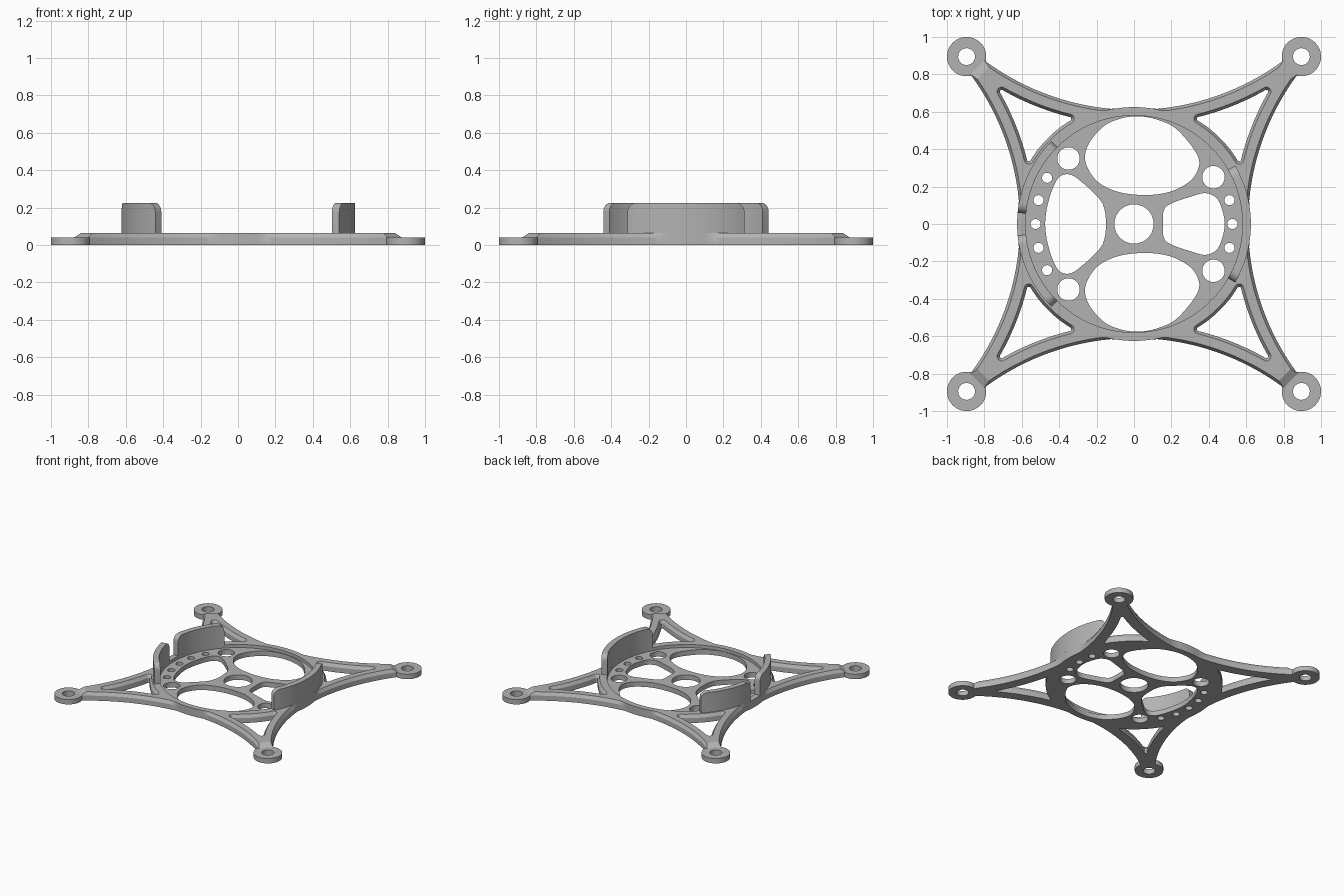
import bpy, bmesh
from math import sin, cos, pi, tau, radians, sqrt, atan2, remainder
from mathutils import Vector, Matrix

if "Cube" in bpy.data.objects:
    bpy.data.objects.remove(bpy.data.objects["Cube"], do_unlink=True)

FLOOR, DECK, WALL_TOP = 0.04, 0.065, 0.225   # heights
RING_IN, RING_OUT = 0.58, 0.625              # ring radii
ARM_C, ARM_R = 1.95, 1.34                    # concave arm side arcs
CHAMFER = 0.015
PAD = 0.895

grey = bpy.data.materials.new("grey_plastic")
grey.use_nodes = True
grey.diffuse_color = (0.45, 0.45, 0.45, 1)
grey.node_tree.nodes["Principled BSDF"].inputs["Base Color"].default_value = (0.45, 0.45, 0.45, 1)


def finish(name, bm):
    bmesh.ops.recalc_face_normals(bm, faces=bm.faces)
    mesh = bpy.data.meshes.new(name)
    bm.to_mesh(mesh)
    bm.free()
    mesh.materials.append(grey)
    ob = bpy.data.objects.new(name, mesh)
    bpy.context.collection.objects.link(ob)
    bpy.ops.object.select_all(action='DESELECT')
    ob.select_set(True)
    bpy.context.view_layer.objects.active = ob
    bpy.ops.object.shade_smooth_by_angle(angle=radians(20))
    return ob


def plate(name, boundaries):
    """Solid plate; each boundary is a stack of (loop, z) from bottom to top."""
    bm = bmesh.new()
    caps = ([], [])
    for stack in boundaries:
        rows = [[bm.verts.new((p[0], p[1], z)) for p in loop] for loop, z in stack]
        n = len(rows[0])
        for a, b in zip(rows, rows[1:]):
            for i in range(n):
                j = (i + 1) % n
                bm.faces.new((a[i], a[j], b[j], b[i]))
        for cap, row in zip(caps, (rows[0], rows[-1])):
            cap += [bm.edges.get((row[i], row[(i + 1) % n])) for i in range(n)]
    for cap in caps:
        bmesh.ops.triangle_fill(bm, edges=cap, use_beauty=True, normal=(0, 0, 1))
    return finish(name, bm)


def straight(loop, top):
    return [(loop, 0), (loop, top)]


def circle(x, y, r, n=32):
    return [(x + r * cos(tau * i / n), y + r * sin(tau * i / n)) for i in range(n)]


def turn(loop, quarter):
    m = Matrix.Rotation(-quarter * pi / 2, 2)
    return [m @ Vector(p) for p in loop]


def arc(centre, r, start, end, n):
    """Arc round centre between the directions of two points, the short way."""
    a = atan2(start.y - centre.y, start.x - centre.x)
    b = atan2(end.y - centre.y, end.x - centre.x)
    d = remainder(b - a, tau)
    return [centre + r * Vector((cos(a + d * i / n), sin(a + d * i / n))) for i in range(n + 1)]


def smooth_loop(pts, steps=6):
    """Closed smooth curve through a few points."""
    out = []
    for i in range(len(pts)):
        a, b, c, d = (Vector(pts[(i + k) % len(pts)]) for k in (-1, 0, 1, 2))
        for s in range(steps):
            t = s / steps
            out.append(0.5 * (2 * b + (c - a) * t + (2 * a - 5 * b + 4 * c - d) * t * t
                              + (3 * b - a - 3 * c + d) * t ** 3))
    return out


# Star outline: four concave sides that bulge out to the ring
def outline(inset, reach, n=64):
    loop = []
    for q in range(4):
        side = []
        for i in range(n + 1):
            x = reach * (2 * i / n - 1)
            y = ARM_C - sqrt((ARM_R + inset) ** 2 - x * x)
            if abs(x) < 0.3:
                y = max(y, sqrt(RING_OUT ** 2 - x * x))
            side.append((x, y))
        loop += turn(side, q)
    return loop


# Arm window: bounded by three arcs, with filleted corners
def window(d):
    ra, rc, f = ARM_R + 0.065, 0.635, 0.025
    top, side, mid = Vector((0, ARM_C)), Vector((ARM_C, 0)), Vector((0, 0))
    k = (ARM_C + sqrt(2 * (ra + f) ** 2 - ARM_C ** 2) * -1) / 2
    tip = Vector((k, k))
    y = (ARM_C ** 2 + (rc + f) ** 2 - (ra + f) ** 2) / (2 * ARM_C)
    near = Vector((sqrt((rc + f) ** 2 - y * y), y))
    far = near.yx
    return (arc(top, ra + d, near, tip, 14) + arc(tip, f - d, top, side, 12)
            + arc(side, ra + d, tip, far, 14) + arc(far, f - d, side, mid, 12)
            + arc(mid, rc + d, far, near, 14) + arc(near, f - d, mid, top, 12))


edge = outline(0, 0.80)
frame = [[(edge, 0), (edge, FLOOR), (outline(CHAMFER, 0.775), DECK)],
         straight(circle(0, 0, RING_IN, 96), DECK)]
for q in range(4):
    low = turn(window(CHAMFER), q)
    frame.append([(low, 0), (low, FLOOR), (turn(window(0), q), DECK)])
plate("ring_and_arms", frame)

# Corner mounting pads
for sx, xname in ((1, "left"), (-1, "right")):
    for sy, yname in ((1, "back"), (-1, "front")):
        x, y = sx * PAD, sy * PAD
        plate(f"{yname}_{xname}_pad", [straight(circle(x, y, 0.105, 48), FLOOR),
                                       straight(circle(x, y, 0.045), FLOOR)])

# Recessed floor with its cutouts
big = [(0, .575), (-.09, .558), (-.165, .52), (-.235, .44), (-.262, .36), (-.24, .285),
       (-.18, .215), (-.07, .168), (.075, .155), (.2, .175), (.3, .23), (.345, .3),
       (.342, .36), (.29, .44), (.21, .52), (.1, .565)]
kidney = [(-.15, 0), (-.158, .08), (-.19, .14), (-.28, .225), (-.345, .265), (-.405, .245),
          (-.452, .14)]
small = [(.155, 0), (.16, .075), (.2, .11), (.3, .145), (.38, .165), (.44, .14), (.47, .08)]


def mirrored(half, last):
    return half + [last] + [(x, -y) for x, y in reversed(half[1:])]


holes = [smooth_loop(big), smooth_loop([(x, -y) for x, y in big]),
         smooth_loop(mirrored(kidney, (-.475, 0))), smooth_loop(mirrored(small, (.485, 0))),
         circle(0, 0, 0.105, 48)]
for s in (1, -1):
    holes += [circle(-.35, .35 * s, .06), circle(.425, .25 * s, .06)]
for count, base in ((2, pi), (1, 0)):
    for i in range(-count, count + 1):
        a = base + radians(14) * i
        holes.append(circle(.526 * cos(a), .526 * sin(a), .027, 24))
plate("floor", [straight(circle(0, 0, RING_IN, 96), FLOOR)] + [straight(h, FLOOR) for h in holes])


# Upright curved walls with rounded upper corners
def wall(name, start, end, r=0.05, n=8):
    a, b = radians(start), radians(end)
    w = r / RING_OUT
    cols = []
    for i in range(n + 1):
        p = pi / 2 * i / n
        cols.append((a + w * (1 - cos(p)), WALL_TOP - r + r * sin(p)))
    right = [(a + b - t, z) for t, z in reversed(cols)]
    cols += [(a + w + (b - a - 2 * w) * i / 16, WALL_TOP) for i in range(1, 16)] + right
    bm = bmesh.new()
    rows = [[bm.verts.new((rad * cos(t), rad * sin(t), h))
             for rad, h in ((RING_IN, DECK), (RING_OUT, DECK), (RING_OUT, z), (RING_IN, z))]
            for t, z in cols]
    for p, q in zip(rows, rows[1:]):
        for i in range(4):
            j = (i + 1) % 4
            bm.faces.new((p[i], p[j], q[j], q[i]))
    bm.faces.new(rows[0])
    bm.faces.new(rows[-1])
    finish(name, bm)


wall("left_wall", -30, 30)
wall("right_back_wall", 135, 174.5)
wall("right_front_wall", 185.5, 225)
